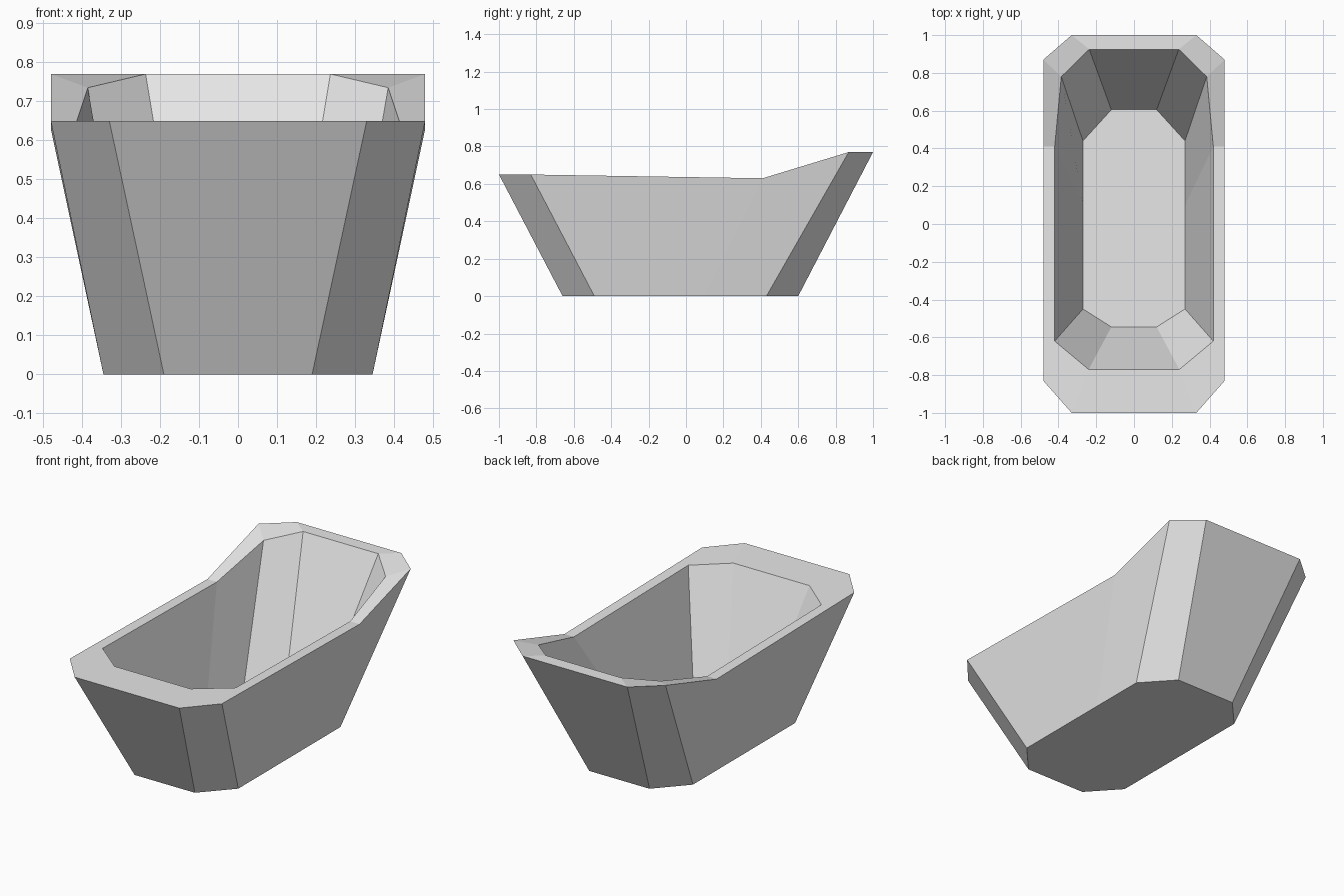
import bpy
import bmesh

cube = bpy.data.objects.get("Cube")
if cube:
    bpy.data.objects.remove(cube, do_unlink=True)

# Single plain enamel colour
enamel = bpy.data.materials.new("light_grey_enamel")
enamel.use_nodes = True
colour = (0.8, 0.8, 0.8, 1.0)
enamel.diffuse_color = colour
enamel.node_tree.nodes["Principled BSDF"].inputs["Base Color"].default_value = colour

# Half outlines of the tub, from the foot end to the raised head end
outer_base = [(0.19, -0.66, 0), (0.345, -0.49, 0), (0.345, 0.10, 0),
              (0.345, 0.43, 0), (0.19, 0.60, 0)]
outer_rim = [(0.33, -1.0, 0.65), (0.48, -0.83, 0.65), (0.48, 0.41, 0.63),
             (0.48, 0.87, 0.77), (0.33, 1.0, 0.77)]
inner_rim = [(0.24, -0.77, 0.648), (0.42, -0.62, 0.645), (0.42, 0.41, 0.63),
             (0.385, 0.78, 0.735), (0.237, 0.925, 0.77)]
inner_floor = [(0.12, -0.545, 0.07), (0.27, -0.45, 0.07), (0.27, 0.10, 0.07),
               (0.27, 0.44, 0.07), (0.12, 0.605, 0.07)]


def mirrored_ring(bm, half):
    """Close a half outline into a full loop by mirroring it across x."""
    loop = half + [(-x, y, z) for x, y, z in reversed(half)]
    return [bm.verts.new(p) for p in loop]


def bridge(bm, lower, upper):
    """Join two loops with a band of quads."""
    n = len(lower)
    for i in range(n):
        j = (i + 1) % n
        bm.faces.new((lower[i], lower[j], upper[j], upper[i]))


# Tub shell: outer walls, sloping rim, inner walls, closed by two floors
bm = bmesh.new()
rings = [mirrored_ring(bm, h) for h in (outer_base, outer_rim, inner_rim, inner_floor)]
for lower, upper in zip(rings, rings[1:]):
    bridge(bm, lower, upper)
bm.faces.new(list(reversed(rings[0])))
bm.faces.new(rings[-1])
bmesh.ops.recalc_face_normals(bm, faces=bm.faces)

mesh = bpy.data.meshes.new("bathtub")
bm.to_mesh(mesh)
bm.free()
mesh.materials.append(enamel)
bathtub = bpy.data.objects.new("bathtub", mesh)
bpy.context.collection.objects.link(bathtub)
